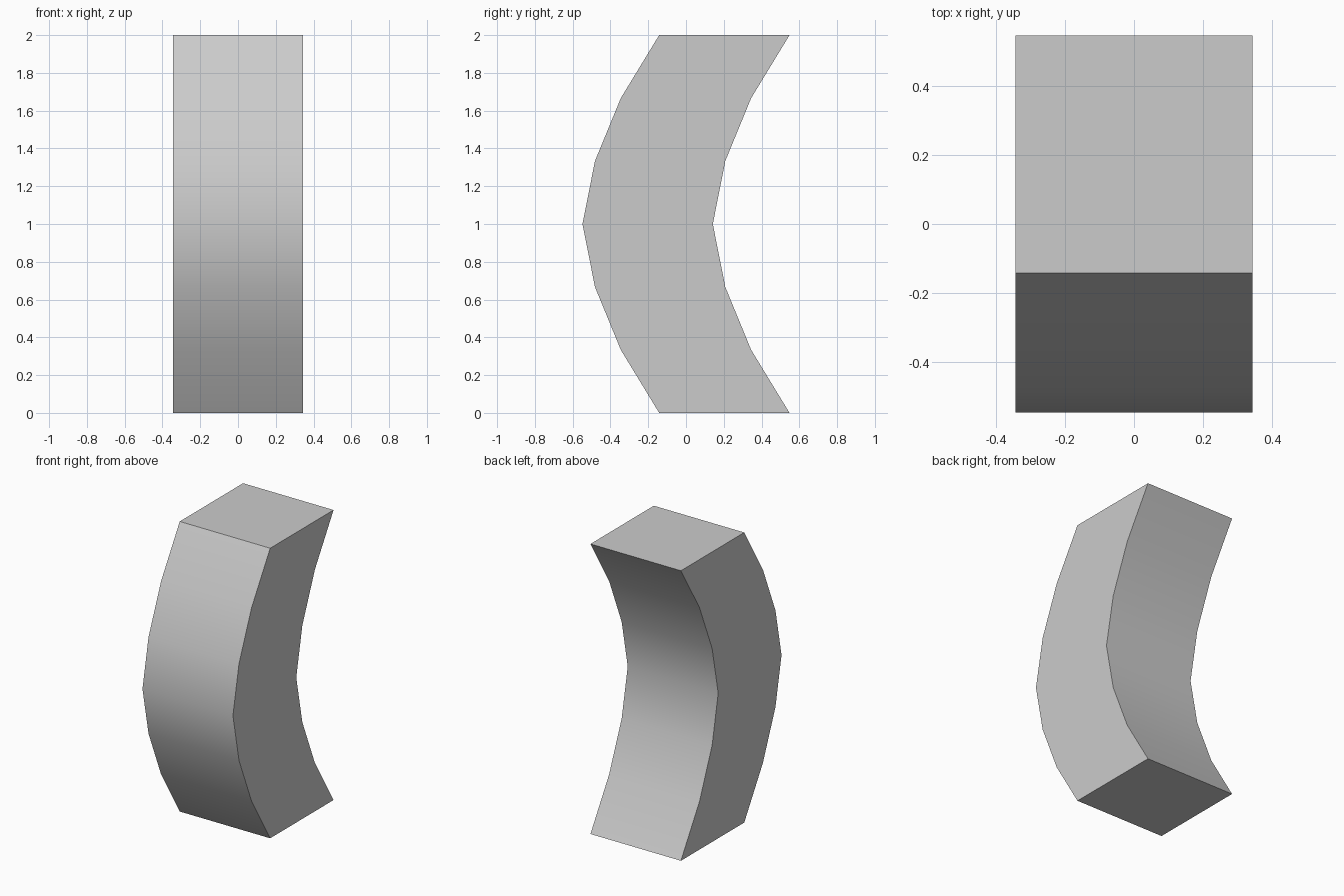
import bpy, bmesh, math

if "Cube" in bpy.data.objects:
    bpy.data.objects.remove(bpy.data.objects["Cube"])

W = 0.345                                # half width and half depth of the square section
HALF = [0.203, 0.0, -0.137, -0.203]      # y offset of the section, bottom to middle
OFFSETS = HALF + HALF[-2::-1]            # mirrored upward
STEP = 2.0 / (len(OFFSETS) - 1)

# Bowed column: stacked square sections bridged into a solid
bm = bmesh.new()
rings = [[bm.verts.new((x * W, oy + y * W, i * STEP))
          for x, y in ((-1, -1), (1, -1), (1, 1), (-1, 1))]
         for i, oy in enumerate(OFFSETS)]
for low, high in zip(rings, rings[1:]):
    for k in range(4):
        n = (k + 1) % 4
        bm.faces.new((low[k], low[n], high[n], high[k]))

# End caps
bm.faces.new(rings[0][::-1])
bm.faces.new(rings[-1])
bmesh.ops.recalc_face_normals(bm, faces=bm.faces)

mesh = bpy.data.meshes.new("curved_column")
bm.to_mesh(mesh)
bm.free()
column = bpy.data.objects.new("curved_column", mesh)
bpy.context.collection.objects.link(column)

# Smooth along the bow, sharp at the corners
bpy.context.view_layer.objects.active = column
column.select_set(True)
bpy.ops.object.shade_smooth_by_angle(angle=math.radians(30))
